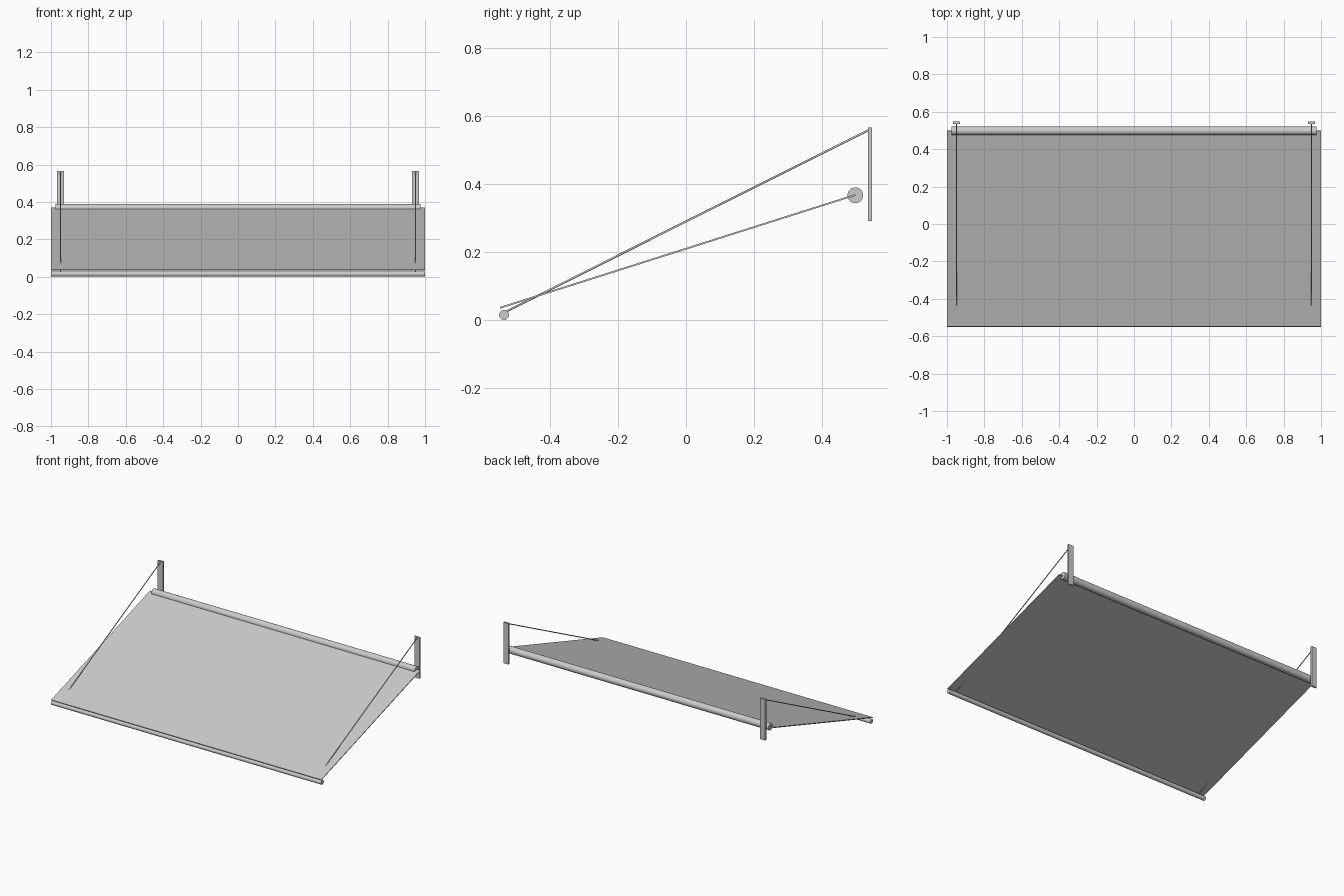
import bpy
import math
from mathutils import Vector

cube = bpy.data.objects.get("Cube")
if cube:
    bpy.data.objects.remove(cube)

grey = bpy.data.materials.new("light_grey")
grey.use_nodes = True
colour = (0.6, 0.6, 0.6, 1)
grey.diffuse_color = colour
grey.node_tree.nodes["Principled BSDF"].inputs["Base Color"].default_value = colour


def finish(name):
    obj = bpy.context.object
    obj.name = name
    obj.data.materials.append(grey)
    return obj


def box(name, location, size, tilt=0):
    bpy.ops.mesh.primitive_cube_add(size=1, location=location, rotation=(tilt, 0, 0))
    obj = finish(name)
    obj.scale = size
    return obj


def rod(name, start, end, radius, sides=32):
    start, end = Vector(start), Vector(end)
    axis = end - start
    bpy.ops.mesh.primitive_cylinder_add(
        vertices=sides, radius=radius, depth=axis.length, location=(start + end) / 2,
        rotation=axis.to_track_quat("Z", "Y").to_euler())
    finish(name)
    bpy.ops.object.shade_smooth_by_angle(angle=math.radians(40))


# Sloping fabric sheet
low, high = Vector((0, -0.547, 0.036)), Vector((0, 0.498, 0.368))
slope = high - low
box("awning_sheet", (low + high) / 2, (2, slope.length, 0.005),
    math.atan2(slope.z, slope.y))

# Roller at the wall and bar along the front edge
rod("roller_tube", (-0.975, 0.498, 0.367), (0.975, 0.498, 0.367), 0.023)
rod("front_bar", (-1, -0.535, 0.015), (1, -0.535, 0.015), 0.0145)

# Wall brackets and support arms on both sides
for side, x in (("left", 0.95), ("right", -0.95)):
    box(side + "_wall_bracket", (x, 0.541, 0.429), (0.038, 0.012, 0.274))
    rod(side + "_support_arm", (x, 0.541, 0.561), (x, -0.535, 0.022), 0.003, 16)
